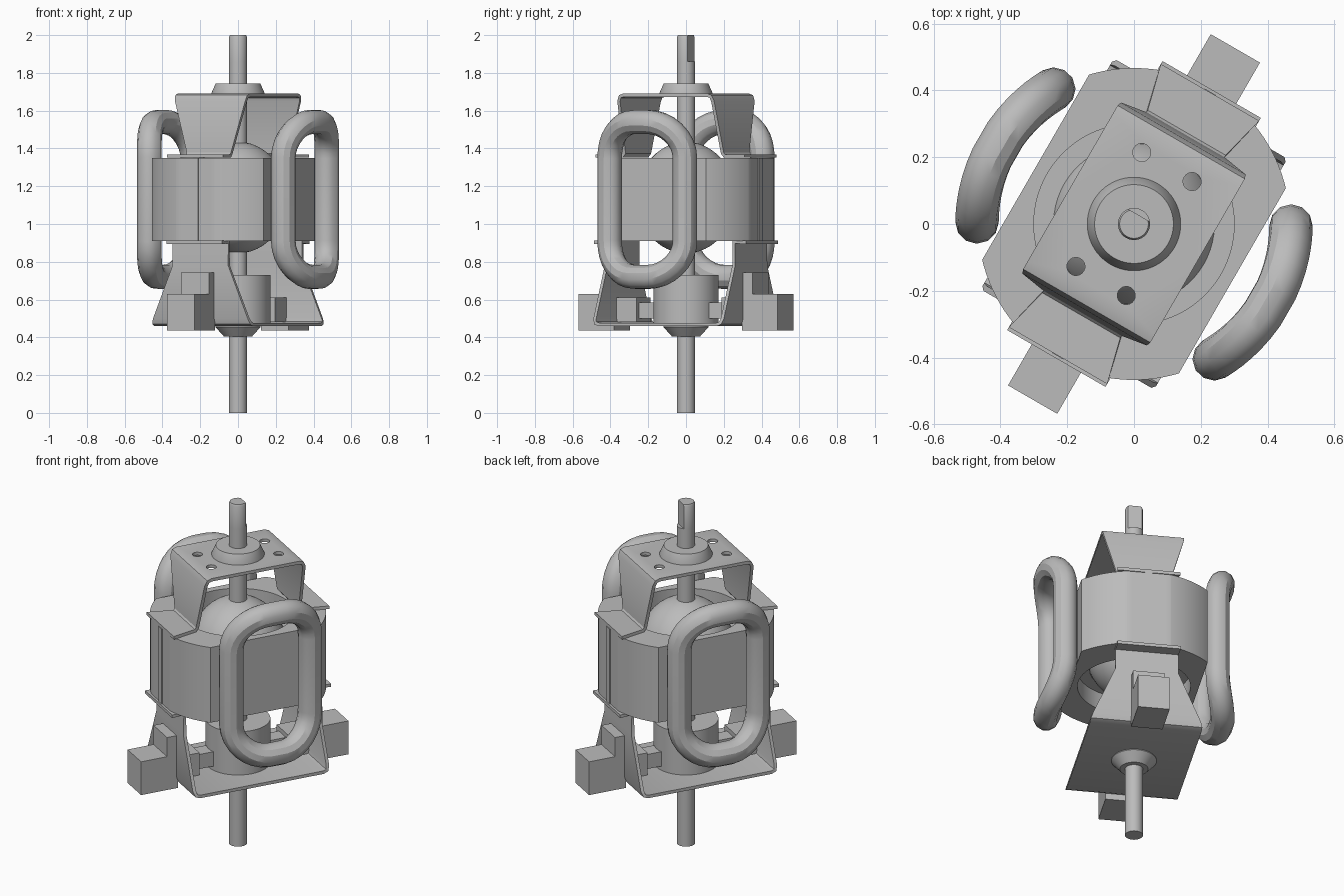
import bpy, bmesh, math
from mathutils import Matrix, Vector

if "Cube" in bpy.data.objects:
    bpy.data.objects.remove(bpy.data.objects["Cube"], do_unlink=True)

GREY = (0.5, 0.5, 0.5, 1)
metal = bpy.data.materials.new("grey metal")
metal.use_nodes = True
metal.diffuse_color = GREY
metal.node_tree.nodes["Principled BSDF"].inputs["Base Color"].default_value = GREY

# Everything is modelled square to the axes, then turned about the shaft
TURN = Matrix.Rotation(math.radians(-30), 4, "Z")


def finish(name, bm, smooth=True):
    bmesh.ops.recalc_face_normals(bm, faces=bm.faces)
    bm.transform(TURN)
    mesh = bpy.data.meshes.new(name)
    bm.to_mesh(mesh)
    bm.free()
    mesh.materials.append(metal)
    ob = bpy.data.objects.new(name, mesh)
    bpy.context.collection.objects.link(ob)
    if smooth:
        shade(ob)
    return ob


def shade(ob):
    bpy.ops.object.select_all(action="DESELECT")
    ob.select_set(True)
    bpy.context.view_layer.objects.active = ob
    bpy.ops.object.shade_smooth_by_angle(angle=math.radians(30))


def bake(ob):
    graph = bpy.context.evaluated_depsgraph_get()
    mesh = bpy.data.meshes.new_from_object(ob.evaluated_get(graph))
    ob.modifiers.clear()
    ob.data = mesh


def lathe(profile, closed=False, segments=64):
    """Spin a radius/height profile around the shaft axis."""
    bm = bmesh.new()
    verts = [bm.verts.new((r, 0, z)) for r, z in profile]
    pairs = list(zip(verts, verts[1:]))
    if closed:
        pairs.append((verts[-1], verts[0]))
    edges = [bm.edges.new(p) for p in pairs]
    bmesh.ops.spin(bm, geom=verts + edges, axis=(0, 0, 1), cent=(0, 0, 0),
                   angle=math.tau, steps=segments, use_merge=True)
    bmesh.ops.remove_doubles(bm, verts=bm.verts, dist=0.0001)
    return bm


def slice_off(bm, direction, distance):
    """Cut a flat on the outside of a solid."""
    n = Vector(direction)
    cut = bmesh.ops.bisect_plane(bm, geom=bm.verts[:] + bm.edges[:] + bm.faces[:],
                                 plane_co=n * distance, plane_no=n, clear_outer=True)
    edges = [e for e in cut["geom_cut"] if isinstance(e, bmesh.types.BMEdge)]
    bmesh.ops.holes_fill(bm, edges=edges, sides=0)


def box(name, x, y, z):
    bm = bmesh.new()
    bmesh.ops.create_cube(bm, size=1)
    for v in bm.verts:
        v.co = [lo + (c + 0.5) * (hi - lo) for c, (lo, hi) in zip(v.co, (x, y, z))]
    return finish(name, bm, False)


def folded_strip(name, half_path):
    """Bent sheet metal from (y, z, half width) points, mirrored in y."""
    path = [(-y, z, w) for y, z, w in reversed(half_path[1:])] + half_path
    bm = bmesh.new()
    rows = [[bm.verts.new((s * w, y, z)) for s in (-1, 1)] for y, z, w in path]
    for a, b in zip(rows, rows[1:]):
        bm.faces.new((a[0], a[1], b[1], b[0]))
    ob = finish(name, bm, False)
    mod = ob.modifiers.new("thickness", "SOLIDIFY")
    mod.thickness, mod.offset = 0.018, 0
    bake(ob)
    return ob


# Shaft with a drive flat at the upper end
finish("shaft", lathe([(0, 0), (0.048, 0), (0.048, 1.86), (0, 1.86)], segments=32))
tip = lathe([(0, 1.86), (0.048, 1.86), (0.048, 1.99), (0.043, 2), (0, 2)], segments=32)
slice_off(tip, (0, 1, 0), 0.03)
finish("shaft_tip", tip)

# Rotor, commutator and bearings
arc = [math.pi * i / 24 - math.pi / 2 for i in range(25)]
finish("rotor", lathe([(0.26 * math.cos(a), 1.14 + 0.295 * math.sin(a)) for a in arc]))
finish("commutator", lathe([(0, 0.47), (0.172, 0.47), (0.172, 0.73), (0, 0.73)]))
finish("top_bearing", lathe([(0, 1.68), (0.14, 1.68), (0.14, 1.695), (0.118, 1.745), (0, 1.745)]))
finish("bottom_bearing", lathe([(0, 0.47), (0.12, 0.47), (0.12, 0.455), (0.075, 0.405), (0, 0.405)]))

# Stator ring with recessed ends and flattened sides
stator = lathe([(0.467, 0.91), (0.467, 1.35), (0.3, 1.35), (0.3, 1.25),
                (0.235, 1.25), (0.235, 1.01), (0.3, 1.01), (0.3, 0.91)], closed=True, segments=96)
for s in (-1, 1):
    slice_off(stator, (s, 0, 0), 0.34)
    slice_off(stator, (0, s, 0), 0.452)
finish("stator", stator)

# Brackets
top = folded_strip("top_bracket", [
    (0, 1.682, 0.22), (0.255, 1.682, 0.22), (0.277, 1.675, 0.22), (0.287, 1.65, 0.215),
    (0.3, 1.375, 0.135), (0.312, 1.36, 0.135), (0.455, 1.36, 0.17)])
folded_strip("bottom_bracket", [
    (0, 0.468, 0.3), (0.36, 0.468, 0.3), (0.382, 0.476, 0.3), (0.39, 0.5, 0.29),
    (0.39, 0.78, 0.17), (0.39, 0.903, 0.17), (0.465, 0.903, 0.17)])

# Screw holes in the top bracket
bm = bmesh.new()
for x in (-0.087, 0.087):
    for y in (-0.197, 0.197):
        bmesh.ops.create_cone(bm, cap_ends=True, segments=20, radius1=0.027, radius2=0.027,
                              depth=0.1, matrix=Matrix.Translation((x, y, 1.682)))
drill = finish("hole_cutter", bm, False)
drill.hide_render = True
mod = top.modifiers.new("holes", "BOOLEAN")
mod.operation, mod.solver, mod.object = "DIFFERENCE", "EXACT", drill
bake(top)
bpy.data.objects.remove(drill, do_unlink=True)
for name in ("top_bracket", "bottom_bracket"):
    shade(bpy.data.objects[name])


def coil(name, side):
    """Rounded rectangular loop wrapped around the stator."""
    half_w, half_h, r = 0.23, 0.41, 0.19
    corners = [(1, 1, 0), (-1, 1, 90), (-1, -1, 180), (1, -1, 270)]
    loop = []
    for sy, sz, start in corners:
        for i in range(9):
            a = math.radians(start + i * 90 / 8)
            loop.append((sy * (half_w - r) + r * math.cos(a), sz * (half_h - r) + r * math.sin(a)))
    curve = bpy.data.curves.new(name, "CURVE")
    curve.dimensions = "3D"
    curve.bevel_depth, curve.bevel_resolution = 0.065, 4
    spline = curve.splines.new("POLY")
    spline.points.add(len(loop) - 1)
    spline.use_cyclic_u = True
    for p, (y, z) in zip(spline.points, loop):
        p.co = (side * math.sqrt(0.47 ** 2 - y * y), y, z + 1.13, 1)
    temp = bpy.data.objects.new(name, curve)
    bpy.context.collection.objects.link(temp)
    mesh = bpy.data.meshes.new_from_object(temp.evaluated_get(bpy.context.evaluated_depsgraph_get()))
    bpy.data.objects.remove(temp, do_unlink=True)
    bm = bmesh.new()
    bm.from_mesh(mesh)
    finish(name, bm)


for label, s in (("left", 1), ("right", -1)):
    coil(label + "_coil", s)

# Brush holders, brushes and stator seams at front and back
for label, s in (("back", 1), ("front", -1)):
    def span(a, b):
        return sorted((s * a, s * b))
    box(label + "_terminal_block", (-0.085, 0.085), span(0.39, 0.607), (0.435, 0.63))
    box(label + "_terminal_tab", (-0.085, 0.085), span(0.39, 0.455), (0.63, 0.742))
    box(label + "_brush_holder", (-0.075, 0.075), span(0.26, 0.39), (0.48, 0.61))
    box(label + "_brush", (-0.045, 0.045), span(0.15, 0.26), (0.5, 0.585))
    box(label + "_stator_seam", (-0.02, 0.02), span(0.445, 0.457), (0.91, 1.35))
